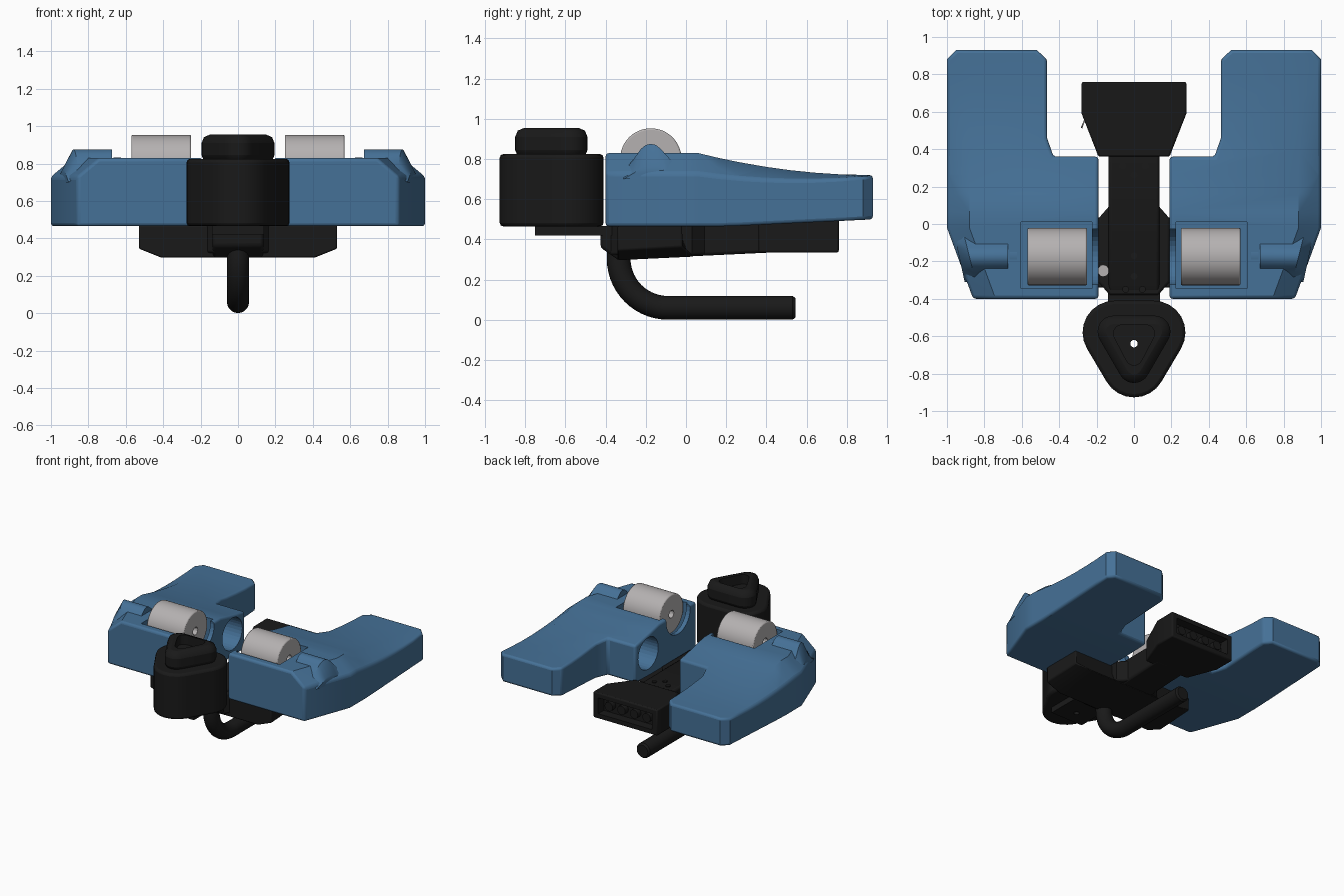
import bpy, bmesh, math
from mathutils import Vector

if "Cube" in bpy.data.objects:
    bpy.data.objects.remove(bpy.data.objects["Cube"])


def mat(name, col):
    m = bpy.data.materials.new(name)
    m.diffuse_color = (*col, 1)
    m.use_nodes = True
    m.node_tree.nodes["Principled BSDF"].inputs["Base Color"].default_value = m.diffuse_color
    return m


BLUE = mat("steel blue", (0.06, 0.165, 0.31))
BLACK = mat("soft black", (0.010, 0.010, 0.010))
GREY = mat("light grey", (0.46, 0.44, 0.44))


def clamp(v):
    return max(0.0, min(1.0, v))


def add(name, bm, m):
    bmesh.ops.recalc_face_normals(bm, faces=bm.faces)
    me = bpy.data.meshes.new(name)
    bm.to_mesh(me)
    bm.free()
    ob = bpy.data.objects.new(name, me)
    bpy.context.collection.objects.link(ob)
    me.materials.append(m)
    return ob


def prism_bm(pts, a, b, axis):
    bm = bmesh.new()
    put = {"x": lambda u, v, w: (w, u, v), "y": lambda u, v, w: (u, w, v),
           "z": lambda u, v, w: (u, v, w)}[axis]
    lo = [bm.verts.new(put(u, v, a)) for u, v in pts]
    hi = [bm.verts.new(put(u, v, b)) for u, v in pts]
    bm.faces.new(lo)
    bm.faces.new(hi)
    n = len(pts)
    for i in range(n):
        j = (i + 1) % n
        bm.faces.new((lo[i], lo[j], hi[j], hi[i]))
    bmesh.ops.recalc_face_normals(bm, faces=bm.faces)
    return bm


def prism(name, pts, a, b, axis, m):
    return add(name, prism_bm(pts, a, b, axis), m)


def circle(u, v, r, n=32):
    return [(u + r * math.cos(2 * math.pi * i / n), v + r * math.sin(2 * math.pi * i / n)) for i in range(n)]


def rect(u0, u1, v0, v1):
    return [(u0, v0), (u1, v0), (u1, v1), (u0, v1)]


def mirrored(half):
    return half + [(-x, y) for x, y in reversed(half)]


def bevel(ob, w, seg=2, ang=45):
    b = ob.modifiers.new("bevel", "BEVEL")
    b.width, b.segments, b.limit_method, b.angle_limit = w, seg, "ANGLE", math.radians(ang)


def cut(ob, cutter):
    cutter.hide_render = True
    cutter.hide_set(True)
    d = ob.modifiers.new("cut", "BOOLEAN")
    d.operation, d.object, d.solver = "DIFFERENCE", cutter, "EXACT"


def mirror(ob):
    ob.modifiers.new("mirror", "MIRROR").use_axis = (True, False, False)


def round_tri(hx, yb, yf, r, n=9):
    # hull of three circles: two at the back, one at the front
    c = [Vector((hx, yb)), Vector((-hx, yb)), Vector((0, yf))]
    pts = []
    for i in range(3):
        d0, d1 = c[i] - c[i - 1], c[(i + 1) % 3] - c[i]
        a0 = math.atan2(-d0.x, d0.y)
        a1 = math.atan2(-d1.x, d1.y)
        while a1 < a0:
            a1 += 2 * math.pi
        for k in range(n):
            a = a0 + (a1 - a0) * k / (n - 1)
            pts.append((c[i].x + r * math.cos(a), c[i].y + r * math.sin(a)))
    return pts


# ---- Blue side arms: outline extruded, then top and bottom shaped by rule
outline = [(0.19, -0.40), (0.86, -0.40), (1.0, -0.02), (1.0, 0.88), (0.95, 0.93),
           (0.52, 0.93), (0.465, 0.88), (0.465, 0.46), (0.43, 0.36), (0.19, 0.36)]
bm = prism_bm(outline, 0.465, 0.83, "z")
planes = [((0, y, 0), (0, 1, 0)) for y in (-0.02, 0.06, 0.16, 0.26, 0.4, 0.52, 0.64, 0.76)]
planes += [((0.88, 0, 0), (1, 0, 0)), ((0.88, -0.02, 0), (0.38, -0.14, 0))]
for co, no in planes:
    bmesh.ops.bisect_plane(bm, geom=bm.verts[:] + bm.edges[:] + bm.faces[:], dist=1e-4,
                           plane_co=co, plane_no=Vector(no).normalized())
for v in bm.verts:
    x, y, z = v.co
    t = clamp((y - 0.06) / 0.87)
    if z > 0.7:
        edge = 0.86 + 0.14 * clamp((y + 0.4) / 0.38)
        v.co.z = 0.83 - 0.11 * (1 - (1 - t) ** 2) - 0.10 * (1 - t) * clamp((x - edge + 0.12) / 0.12)
    else:
        v.co.z = 0.465 + 0.035 * clamp((y - 0.2) / 0.73)
arm = add("side_arm", bm, BLUE)
bevel(arm, 0.025, 3)
cut(arm, prism("pocket_cutter", rect(0.225, 0.605, -0.345, 0.01), 0.53, 1.1, "z", BLUE))
cut(arm, prism("notch_cutter", circle(-0.175, 0.81, 0.15), 0.1, 0.24, "x", BLUE))
cut(arm, prism("wall_hole_cutter", circle(0.2, 0.65, 0.125), 0.1, 0.36, "x", BLUE))
mirror(arm)

# knuckle ridge beside the roller, falling away to the outside
prof = [(-0.31, 0.74), (-0.26, 0.80), (-0.225, 0.85), (-0.2, 0.87), (-0.175, 0.876),
        (-0.15, 0.87), (-0.125, 0.85), (-0.08, 0.80), (-0.0, 0.74)]
bm = prism_bm(prof, 0.675, 0.945, "x")
bmesh.ops.bisect_plane(bm, geom=bm.verts[:] + bm.edges[:] + bm.faces[:], plane_co=(0.88, 0, 0), plane_no=(1, 0, 0))
for v in bm.verts:
    if v.co.x > 0.92:
        v.co.z = 0.70 + (v.co.z - 0.74) * 0.5
        v.co.x = 0.935 + 0.22 * (v.co.y + 0.175)
    elif v.co.x > 0.8:
        v.co.x += 0.25 * (v.co.y + 0.175)
ridge = add("knuckle_ridge", bm, BLUE)
mirror(ridge)
disc = prism("axle_disc", circle(-0.17, 0.71, 0.122), 0.625, 0.665, "x", BLUE)
mirror(disc)

# ---- Grey rollers with axle hole
roller = prism("roller", circle(-0.175, 0.80, 0.153, 48), 0.25, 0.57, "x", GREY)
bevel(roller, 0.008, 2)
cut(roller, prism("axle_cutter", circle(-0.175, 0.80, 0.03, 16), 0.2, 0.62, "x", GREY))
mirror(roller)

# ---- Front head: rounded triangle with smaller cap, basin and through hole
hole = prism("drain_cutter", circle(0, -0.64, 0.02, 16), 0.3, 1.1, "z", BLACK)
head = prism("front_head", round_tri(0.105, -0.58, -0.757, 0.17), 0.465, 0.825, "z", BLACK)
bevel(head, 0.018, 2)
cut(head, hole)
cap = prism("head_cap", round_tri(0.11, -0.575, -0.765, 0.085), 0.80, 0.955, "z", BLACK)
bevel(cap, 0.045, 2, 60)
cut(cap, prism("basin_cutter", round_tri(0.065, -0.585, -0.71, 0.045), 0.88, 1.1, "z", BLACK))
cut(cap, hole)
plate = prism("head_plate", rect(-0.14, 0.14, -0.75, -0.33), 0.42, 0.468, "z", BLACK)
cut(plate, hole)

# ---- Central spine with sloping underside
spine = prism("spine", [(-0.425, 0.44), (-0.425, 0.36), (-0.34, 0.30), (0.0, 0.315), (0.42, 0.335),
                        (0.42, 0.50), (-0.33, 0.50)], -0.135, 0.135, "x", BLACK)
bevel(spine, 0.015)
hub = prism("spine_hub", mirrored([(0.13, -0.38), (0.19, -0.31), (0.19, 0.03), (0.12, 0.11)]),
            0.322, 0.485, "z", BLACK)
bevel(hub, 0.012)

# cross wings under the arms
bm = prism_bm(mirrored([(0.41, 0.297), (0.53, 0.345), (0.53, 0.47)]), -0.34, 0.04, "y")
for v in bm.verts:
    if v.co.y > 0:
        if v.co.z < 0.4:
            v.co.z += 0.018
        if abs(v.co.x) > 0.5:
            v.co.y = -0.02
wing = add("cross_wing", bm, BLACK)
bevel(wing, 0.008)

# ---- Rear connector box with socket recess and pins
bm = prism_bm(mirrored([(0.14, 0.36), (0.19, 0.36), (0.28, 0.59), (0.28, 0.76)]), 0.335, 0.54, "z")
for v in bm.verts:
    if v.co.y < 0.4 and v.co.z > 0.5:
        v.co.z = 0.505
box = add("connector_box", bm, BLACK)
bevel(box, 0.01)
cut(box, prism("socket_cutter", rect(-0.235, 0.235, 0.375, 0.50), 0.69, 0.9, "y", BLACK))
for i in range(4):
    prism("socket_pin", circle(-0.165 + 0.11 * i, 0.437, 0.035, 16), 0.66, 0.73, "y", BLACK)

# small screws on the spine and grey buttons on the left
for x, y in ((0, -0.28), (-0.045, -0.35), (0.045, -0.35), (0, -0.17), (0, 0.26), (-0.06, 0.31), (0.06, 0.31)):
    prism("screw", circle(x, y, 0.018, 12), 0.48, 0.507, "z", BLACK)
prism("grey_button", circle(-0.165, -0.25, 0.03, 16), 0.48, 0.492, "z", GREY)
tab = prism("grey_tab", circle(0.0, 0.0, 0.04, 16), -0.004, 0.004, "x", GREY)
tab.location, tab.rotation_euler = (-0.266, 0.55, 0.45), (0, 0, math.atan2(-0.09, 0.23))

# ---- Lower hook tube swept along a bent path
path = [(-0.335, 0.45)] + [(-0.09 - 0.245 * math.cos(a), 0.305 - 0.245 * math.sin(a))
                           for a in [math.pi / 2 * i / 14 for i in range(15)]] + [(0.53, 0.06), (0.545, 0.06)]
bm = bmesh.new()
loops = []
for i, (y, z) in enumerate(path):
    p, q = path[max(i - 1, 0)], path[min(i + 1, len(path) - 1)]
    d = Vector((q[0] - p[0], q[1] - p[1])).normalized()
    r = 0.048 if i == len(path) - 1 else 0.059
    loops.append([bm.verts.new((u, y - d.y * v, z + d.x * v)) for u, v in circle(0, 0, r, 20)])
for A, B in zip(loops, loops[1:]):
    for i in range(20):
        j = (i + 1) % 20
        bm.faces.new((A[i], A[j], B[j], B[i]))
bm.faces.new(loops[0])
bm.faces.new(loops[-1])
add("hook_tube", bm, BLACK)

# ---- Smooth shading with sharp edges kept
bpy.ops.object.select_all(action="DESELECT")
for ob in bpy.context.scene.objects:
    if not ob.hide_render:
        ob.select_set(True)
        bpy.context.view_layer.objects.active = ob
bpy.ops.object.shade_smooth_by_angle(angle=math.radians(35))
